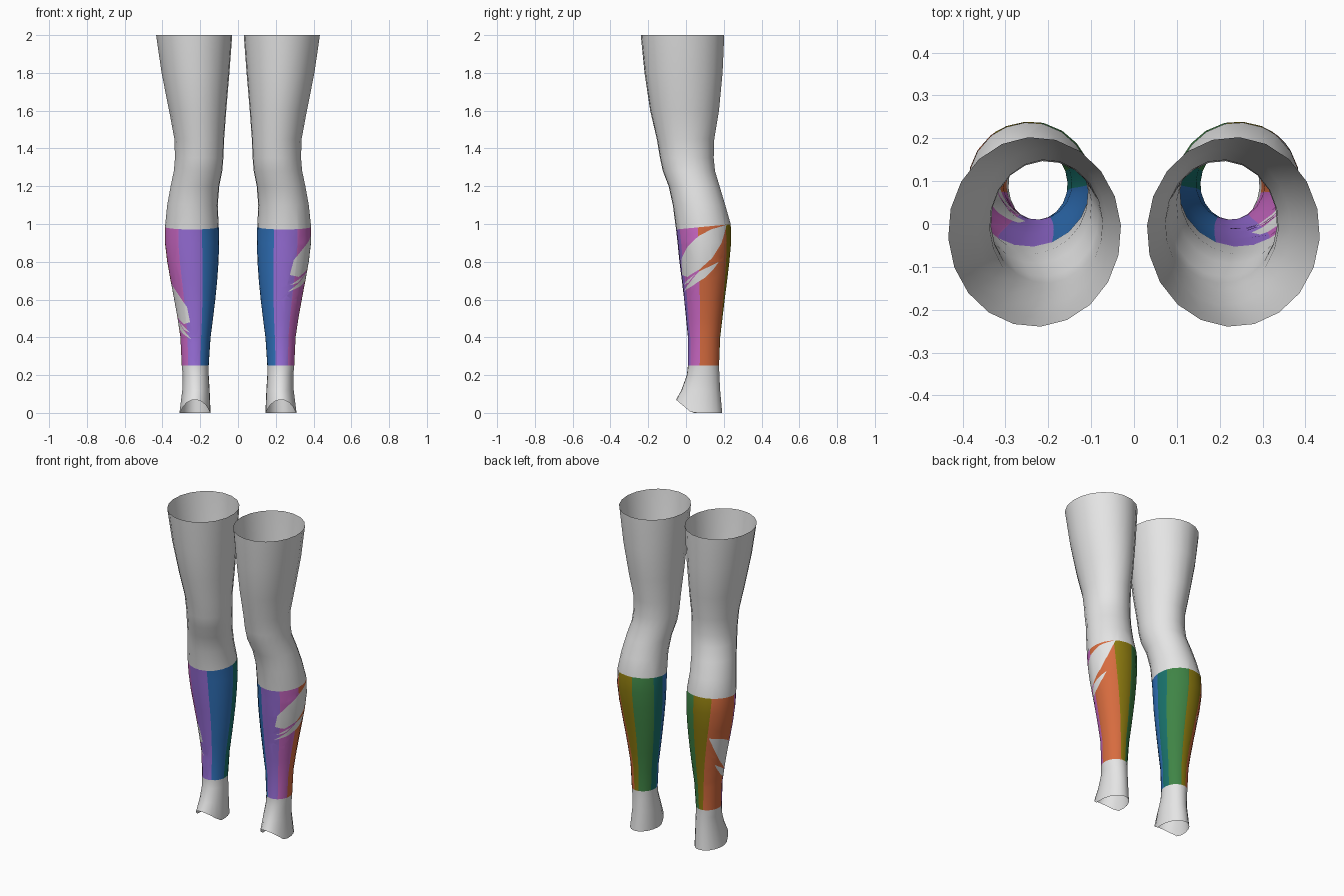
import bpy
import bmesh
import math

cube = bpy.data.objects.get("Cube")
if cube:
    bpy.data.objects.remove(cube, do_unlink=True)

# Materials (linear colours); sleeve bands follow in order around the leg
COLOURS = [
    ("white", (0.78, 0.78, 0.78)),
    ("purple", (0.32, 0.16, 0.70)),
    ("pink", (0.60, 0.14, 0.56)),
    ("orange", (0.68, 0.15, 0.05)),
    ("olive", (0.27, 0.20, 0.005)),
    ("green", (0.05, 0.23, 0.06)),
    ("teal", (0.01, 0.17, 0.15)),
    ("blue", (0.03, 0.17, 0.50)),
]
materials = []
for name, rgb in COLOURS:
    m = bpy.data.materials.new(name)
    m.use_nodes = True
    m.diffuse_color = (*rgb, 1)
    m.node_tree.nodes["Principled BSDF"].inputs["Base Color"].default_value = (*rgb, 1)
    materials.append(m)

# Leg cross-sections: height, inner x, outer x, front y, back y
PROFILE = [
    (0.00, .145, .310, -.053, .192),
    (0.12, .150, .295, -.025, .181),
    (0.20, .155, .293, .004, .177),
    (0.25, .155, .298, .010, .175),
    (0.40, .145, .305, .010, .181),
    (0.50, .132, .320, .000, .193),
    (0.60, .120, .338, -.010, .205),
    (0.70, .110, .357, -.022, .218),
    (0.80, .103, .375, -.035, .230),
    (0.90, .100, .387, -.045, .239),
    (0.985, .102, .387, -.053, .237),
    (1.10, .107, .375, -.070, .208),
    (1.20, .099, .357, -.092, .178),
    (1.28, .083, .340, -.123, .154),
    (1.35, .077, .334, -.138, .147),
    (1.45, .073, .337, -.155, .150),
    (1.60, .062, .365, -.190, .175),
    (1.80, .045, .405, -.220, .194),
    (2.00, .030, .434, -.240, .203),
]
SLEEVE_LOW, SLEEVE_HIGH = 0.25, 0.985
START, COLUMNS, DEG = -112, 20, 400.0     # seam angle, columns, degrees per unit

# Band borders: angle at sleeve bottom, angle at sleeve top
BORDERS = [(-58, -60), (-14, -12), (78, 54), (101, 101), (158, 153), (190, 180)]

# White brush marks as (angle, height) outlines
MARKS = [
    [(58, .985), (18, .97), (-10, .94), (-39, .88), (-66, .81), (-72, .73),
     (-47, .72), (-11, .76), (18, .82), (40, .90)],
    [(35, .80), (-12, .75), (-41, .69), (-74, .64), (-35, .67), (1, .715), (22, .76)],
    [(-22, .735), (-70, .675), (-45, .69)],
]


def section(z):
    """Cross-section interpolated at a height."""
    for a, b in zip(PROFILE, PROFILE[1:]):
        if z <= b[0] + 1e-6:
            t = (z - a[0]) / (b[0] - a[0])
            return [p + (q - p) * t for p, q in zip(a[1:], b[1:])]
    return PROFILE[-1][1:]


def inside(poly, a, z):
    hit = False
    for (a0, z0), (a1, z1) in zip(poly, poly[1:] + poly[:1]):
        if (z0 > z) != (z1 > z) and a < a0 + (a1 - a0) * (z - z0) / (z1 - z0):
            hit = not hit
    return hit


def cut(bm, p, q, a_range, z_range):
    """Cut the unrolled sheet along the line p-q within a box."""
    faces = []
    for f in bm.faces:
        c = f.calc_center_median()
        if (a_range[0] - 10 < c.x * DEG < a_range[1] + 10
                and z_range[0] < c.z < z_range[1]):
            faces.append(f)
    edges = {e for f in faces for e in f.edges}
    verts = {v for f in faces for v in f.verts}
    bmesh.ops.bisect_plane(
        bm, geom=list(verts) + list(edges) + faces, dist=1e-4,
        plane_co=(p[0] / DEG, 0, p[1]),
        plane_no=(q[1] - p[1], 0, -(q[0] - p[0]) / DEG))


def colour_index(a, z, marks):
    if not SLEEVE_LOW < z < SLEEVE_HIGH or any(inside(m, a, z) for m in marks):
        return 0
    t = (z - SLEEVE_LOW) / (SLEEVE_HIGH - SLEEVE_LOW)
    return 1 + sum(a > lo + (hi - lo) * t for lo, hi in BORDERS)


def wrap(a, z, side):
    """Roll a sheet point onto the leg."""
    x0, x1, y0, y1 = section(z)
    c, s = math.cos(math.radians(a)), math.sin(math.radians(a))
    x = (x0 + x1) / 2 + (x1 - x0) / 2 * c
    y = (y0 + y1) / 2 + (y1 - y0) / 2 * s
    # sleeve top rises to the back, ankle opening arches at the front
    z += 0.014 * s * max(0, 1 - abs(z - SLEEVE_HIGH) / 0.085)
    if z < 0.01:
        z += 0.07 * min(1, max(0, (0.03 - y) / 0.083))
    return side * x, y, z


def build_leg(name, side, mark_shift):
    marks = [[(a, z + mark_shift) for a, z in m] for m in MARKS]
    bm = bmesh.new()
    # Unrolled sheet
    rows = [[bm.verts.new(((START + 360 * i / COLUMNS) / DEG, 0, p[0]))
             for i in range(COLUMNS + 1)] for p in PROFILE]
    for low, high in zip(rows, rows[1:]):
        for i in range(COLUMNS):
            bm.faces.new((low[i], low[i + 1], high[i + 1], high[i]))
    # Colour borders and brush marks
    for lo, hi in BORDERS:
        cut(bm, (lo, SLEEVE_LOW), (hi, SLEEVE_HIGH),
            (min(lo, hi), max(lo, hi)), (SLEEVE_LOW, SLEEVE_HIGH))
    for m in marks:
        angles, heights = zip(*m)
        for p, q in zip(m, m[1:] + m[:1]):
            cut(bm, p, q, (min(angles), max(angles)),
                (max(SLEEVE_LOW, min(heights) - .08), min(SLEEVE_HIGH, max(heights) + .08)))
    for f in bm.faces:
        c = f.calc_center_median()
        f.material_index = colour_index(c.x * DEG, c.z, marks)
        f.smooth = True
    # Roll up and close the seam
    for v in bm.verts:
        v.co = wrap(v.co.x * DEG, v.co.z, side)
    bmesh.ops.remove_doubles(bm, verts=bm.verts[:], dist=1e-5)
    if side < 0:
        bmesh.ops.reverse_faces(bm, faces=bm.faces[:])
    mesh = bpy.data.meshes.new(name)
    bm.to_mesh(mesh)
    bm.free()
    for m in materials:
        mesh.materials.append(m)
    obj = bpy.data.objects.new(name, mesh)
    bpy.context.collection.objects.link(obj)


build_leg("left_leg", 1, 0.0)
build_leg("right_leg", -1, -0.25)
